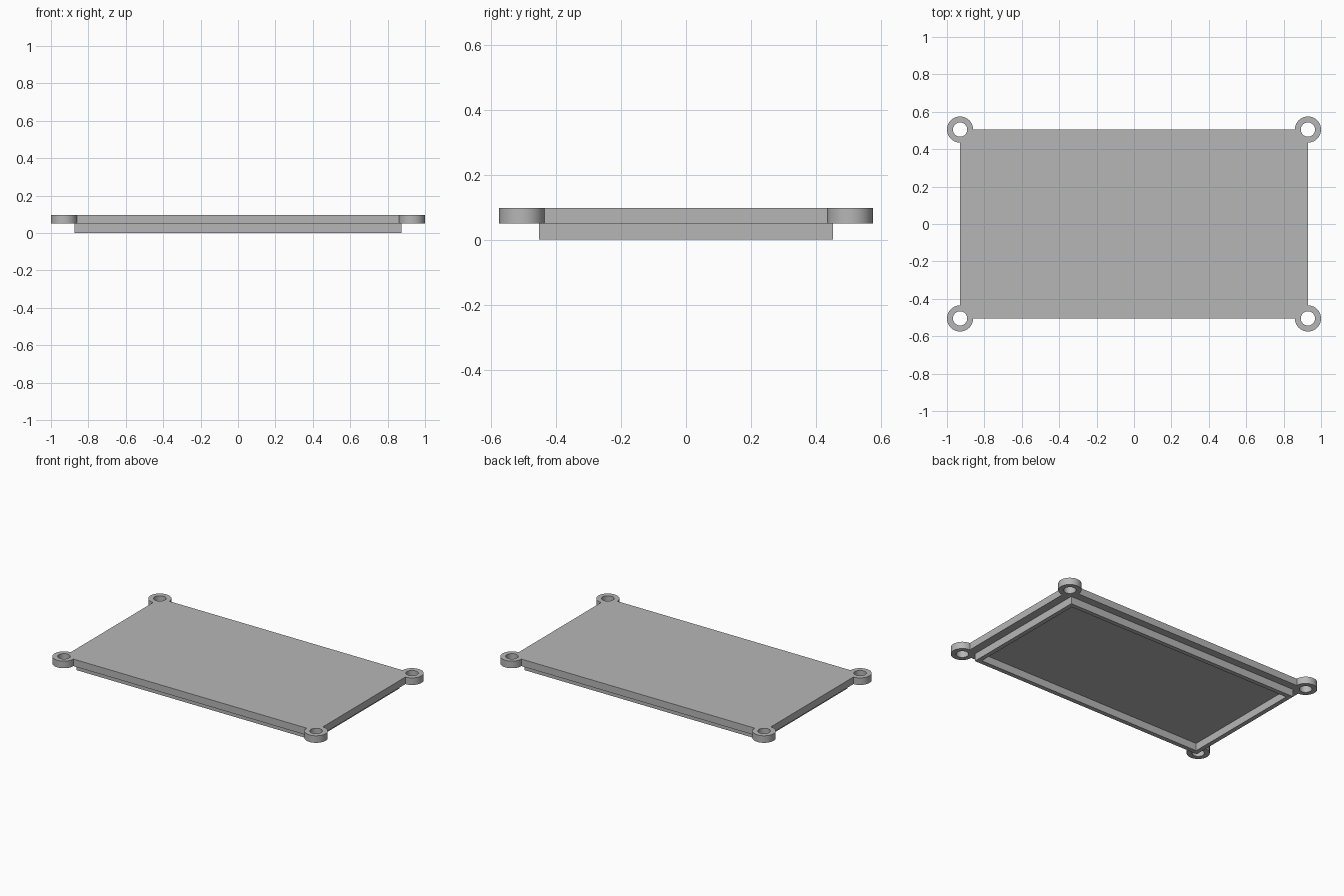
import bpy
import bmesh
from math import cos, sin, radians, tau

cube = bpy.data.objects.get("Cube")
if cube:
    bpy.data.objects.remove(cube, do_unlink=True)

HALF_X, HALF_Y = 0.93, 0.505      # plate corners, also the screw hole centres
EAR_R, HOLE_R = 0.07, 0.038
LIP_X, LIP_Y, LIP_WALL = 0.875, 0.453, 0.03
LIP_TOP, PLATE_TOP = 0.05, 0.097
CORNERS = [(1, 1), (-1, 1), (-1, -1), (1, -1)]

grey = bpy.data.materials.new("plain grey")
grey.use_nodes = True
colour = (0.47, 0.47, 0.47, 1)
grey.diffuse_color = colour
grey.node_tree.nodes["Principled BSDF"].inputs["Base Color"].default_value = colour


def arc(cx, cy, r, start, sweep, steps):
    """Points along an arc, in degrees."""
    angles = [radians(start + sweep * i / steps) for i in range(steps + 1)]
    return [(cx + r * cos(a), cy + r * sin(a)) for a in angles]


def rectangle(hx, hy):
    return [(sx * hx, sy * hy) for sx, sy in CORNERS]


def extruded(name, loops, z0, z1):
    """Fill closed loops (inner ones become holes) and extrude from z0 to z1."""
    curve = bpy.data.curves.new(name + "_profile", "CURVE")
    curve.dimensions = "2D"
    curve.fill_mode = "BOTH"
    curve.extrude = (z1 - z0) / 2
    for loop in loops:
        spline = curve.splines.new("POLY")
        spline.points.add(len(loop) - 1)
        for point, (x, y) in zip(spline.points, loop):
            point.co = (x, y, 0, 1)
        spline.use_cyclic_u = True
    profile = bpy.data.objects.new(name + "_profile", curve)
    bpy.context.collection.objects.link(profile)
    bpy.context.view_layer.update()
    evaluated = profile.evaluated_get(bpy.context.evaluated_depsgraph_get())
    mesh = bpy.data.meshes.new_from_object(evaluated)
    bpy.data.objects.remove(profile, do_unlink=True)

    # Weld the caps to the walls and lift into place
    bm = bmesh.new()
    bm.from_mesh(mesh)
    bmesh.ops.remove_doubles(bm, verts=bm.verts, dist=0.0001)
    bmesh.ops.recalc_face_normals(bm, faces=bm.faces)
    bmesh.ops.translate(bm, verts=bm.verts, vec=(0, 0, (z0 + z1) / 2))
    bm.to_mesh(mesh)
    bm.free()
    mesh.name = name
    mesh.materials.clear()
    mesh.materials.append(grey)
    obj = bpy.data.objects.new(name, mesh)
    bpy.context.collection.objects.link(obj)
    bpy.ops.object.select_all(action="DESELECT")
    obj.select_set(True)
    bpy.context.view_layer.objects.active = obj
    bpy.ops.object.shade_smooth_by_angle(angle=radians(30))
    return obj


# Cover plate with a round screw ear on every corner
outline, holes = [], []
for k, (sx, sy) in enumerate(CORNERS):
    cx, cy = sx * HALF_X, sy * HALF_Y
    outline += arc(cx, cy, EAR_R, 90 * k - 90, 270, 36)
    holes.append(arc(cx, cy, HOLE_R, 0, 360, 36)[:-1])
extruded("cover_plate", [outline] + holes, LIP_TOP, PLATE_TOP)

# Locating lip under the plate, open in the middle
extruded("locating_lip",
         [rectangle(LIP_X, LIP_Y), rectangle(LIP_X - LIP_WALL, LIP_Y - LIP_WALL)],
         0, LIP_TOP)
